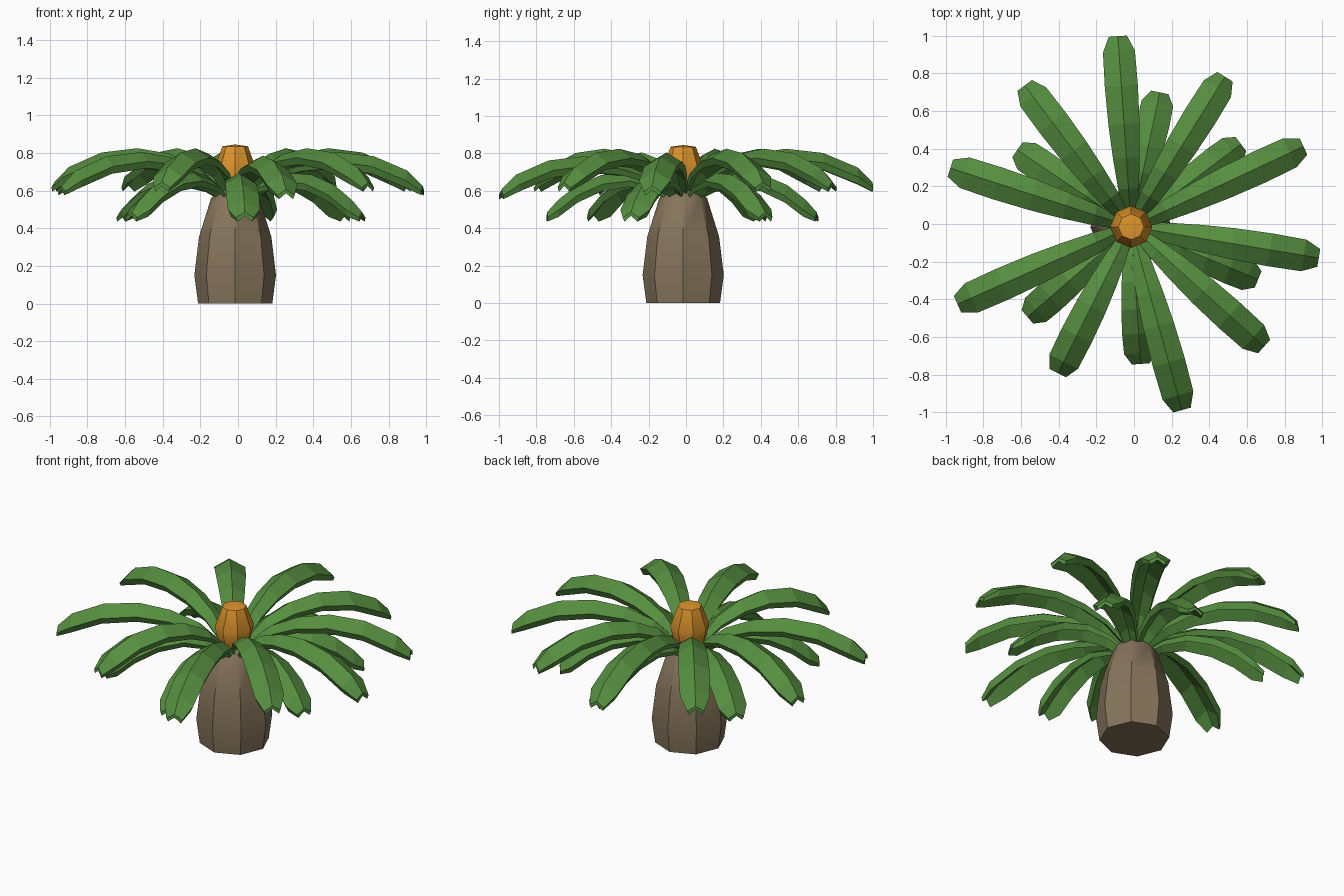
import bpy, bmesh, math

if "Cube" in bpy.data.objects:
    bpy.data.objects.remove(bpy.data.objects["Cube"])

CX = CY = -0.015


def material(name, rgb):
    m = bpy.data.materials.new(name)
    m.diffuse_color = (*rgb, 1)
    m.use_nodes = True
    m.node_tree.nodes["Principled BSDF"].inputs["Base Color"].default_value = m.diffuse_color
    return m


GREEN = material("leaf green", (0.092, 0.27, 0.05))
BROWN = material("bark brown", (0.235, 0.175, 0.105))
ORANGE = material("cone orange", (0.73, 0.30, 0.025))


def finish(bm, name, mat):
    bmesh.ops.recalc_face_normals(bm, faces=bm.faces)
    me = bpy.data.meshes.new(name)
    bm.to_mesh(me)
    bm.free()
    me.materials.append(mat)
    ob = bpy.data.objects.new(name, me)
    ob.location = (CX, CY, 0)
    bpy.context.collection.objects.link(ob)
    return ob


def lathe(name, profile, mat, sides=8, apex=None):
    """Turned solid from (radius, height) pairs, with sharp upright edges."""
    bm = bmesh.new()
    rings = [[bm.verts.new((r * math.cos(math.tau * i / sides),
                            r * math.sin(math.tau * i / sides), z))
              for i in range(sides)] for r, z in profile]
    for a, b in zip(rings, rings[1:]):
        for i in range(sides):
            j = (i + 1) % sides
            bm.faces.new((a[i], a[j], b[j], b[i]))
    bm.faces.new(rings[0][::-1])
    if apex is None:
        bm.faces.new(rings[-1])
    else:
        top = bm.verts.new((0, 0, apex))
        for i in range(sides):
            bm.faces.new((rings[-1][i], rings[-1][(i + 1) % sides], top))
    ob = finish(bm, name, mat)
    bpy.ops.object.select_all(action='DESELECT')
    ob.select_set(True)
    bpy.context.view_layer.objects.active = ob
    bpy.ops.object.shade_smooth_by_angle(angle=math.radians(35))
    return ob


# Leaf section in half widths: midrib, edges, turned-down rims, hollow underside
SECTION = [(0, 0), (1, -0.60), (0.8, -1.05), (0, -0.40), (-0.8, -1.05), (-1, -0.60)]


def frond(name, path, angle, length, lift=0.0):
    """Arched leaf with a raised midrib; path holds (reach, height, half width)."""
    bm = bmesh.new()
    a = math.radians(angle)
    c, s = math.cos(a), math.sin(a)
    rows = []
    for t, z, w in path:
        r = t * length
        z += lift * math.sin(math.pi * min(t, 0.5))
        rows.append([bm.verts.new((r * c - u * w * s, r * s + u * w * c, z + v * w))
                     for u, v in SECTION])
    n = len(SECTION)
    for p, q in zip(rows, rows[1:]):
        for k in range(n):
            j = (k + 1) % n
            bm.faces.new((p[k], q[k], q[j], p[j]))
    for row in (rows[0], rows[-1]):
        bm.faces.new(row)
    return finish(bm, name, GREEN)


# Trunk and central cone
lathe("trunk", [(0.197, 0), (0.217, 0.15), (0.192, 0.355), (0.128, 0.56), (0.08, 0.61)], BROWN)
lathe("seed_cone", [(0.06, 0.55), (0.095, 0.64), (0.112, 0.715), (0.068, 0.835)], ORANGE, apex=0.845)

# Upper crown of long fronds
UPPER = [(0.05, 0.59, 0.032), (0.2, 0.725, 0.055), (0.36, 0.795, 0.071), (0.54, 0.825, 0.083),
         (0.74, 0.802, 0.088), (0.92, 0.725, 0.085), (1.0, 0.645, 0.048)]
for i, (ang, length, lift) in enumerate([
        (94, 1.015, 0), (58, 0.94, 0), (25, 1.01, 0), (-9.4, 1.01, -0.02), (-42, 0.95, 0),
        (-74.5, 1.01, -0.04), (-116.6, 0.87, 0), (-156, 1.01, -0.02), (162, 1.01, 0),
        (127, 0.94, 0)]):
    frond(f"upper_frond_{i + 1}", UPPER, ang, length, lift)

# Lower crown of short drooping fronds
LOWER = [(0.07, 0.57, 0.032), (0.22, 0.65, 0.055), (0.4, 0.695, 0.071), (0.6, 0.685, 0.083),
         (0.78, 0.63, 0.088), (0.92, 0.55, 0.085), (1.0, 0.485, 0.047)]
for i, ang in enumerate((78, 37, -22.5, -86, -139, 146)):
    frond(f"lower_frond_{i + 1}", LOWER, ang, 0.73)
